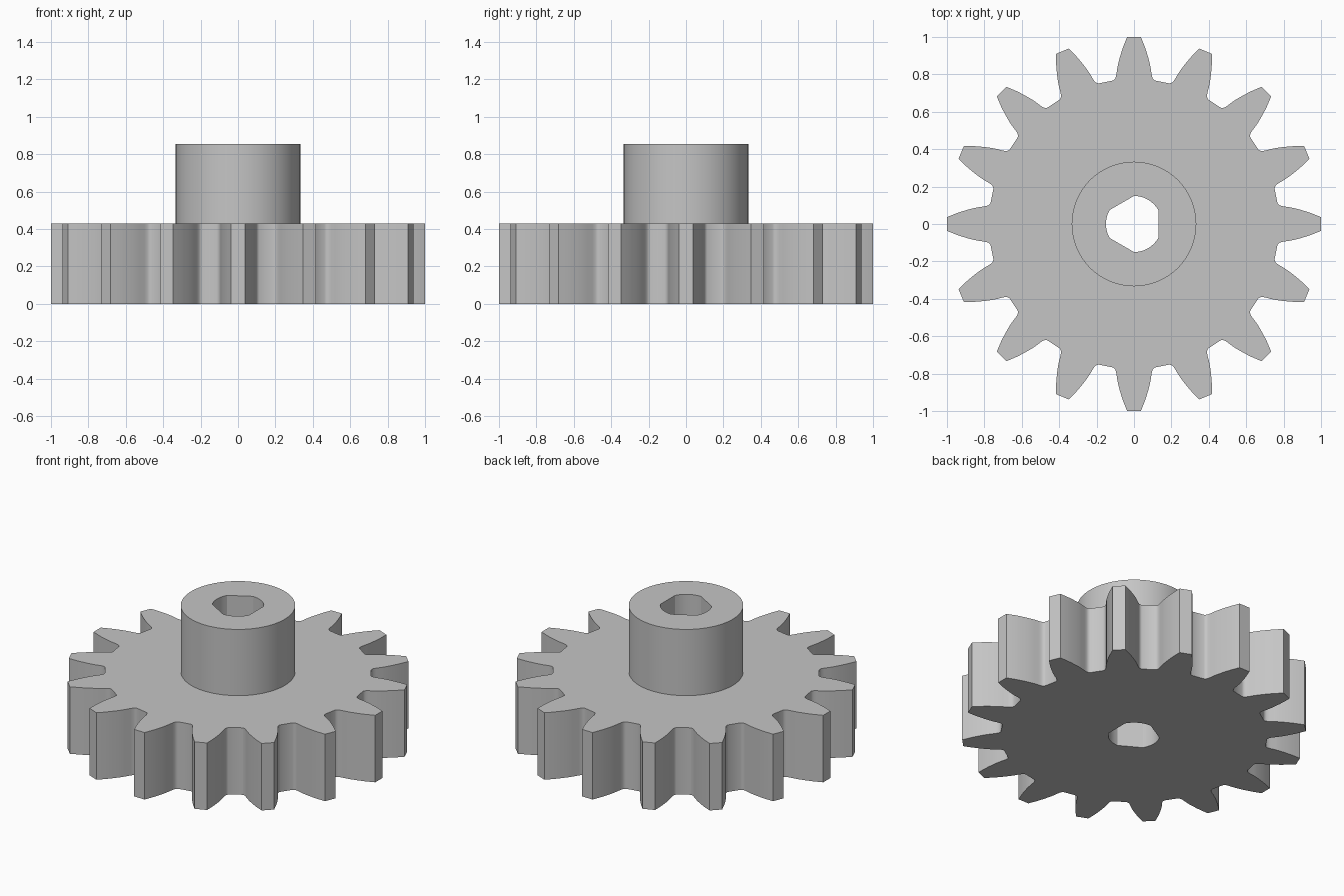
import bpy, bmesh, math
from math import cos, sin, pi

cube = bpy.data.objects.get("Cube")
if cube:
    bpy.data.objects.remove(cube, do_unlink=True)

TEETH = 16
WHEEL_TOP, HUB_TOP = 0.43, 0.855
HUB_R, BORE_R = 0.333, 0.15

grey = bpy.data.materials.new("plain grey")
grey.use_nodes = True
grey.diffuse_color = (0.56, 0.56, 0.56, 1)
grey.node_tree.nodes["Principled BSDF"].inputs["Base Color"].default_value = grey.diffuse_color


def circle(radius, steps):
    return [(radius * cos(2 * pi * i / steps), radius * sin(2 * pi * i / steps)) for i in range(steps)]


def gear_outline():
    # half a tooth flank: distance along the tooth axis, half width
    flank = [(0.767, 0.113), (0.773, 0.104), (0.783, 0.098), (0.80, 0.094), (0.83, 0.09),
             (0.86, 0.084), (0.89, 0.076), (0.92, 0.067), (0.95, 0.057), (0.98, 0.045), (1.0, 0.037)]
    tooth = [(r, -w) for r, w in flank] + [(r, w) for r, w in reversed(flank)]
    points = []
    for i in range(TEETH):
        a = 2 * pi * i / TEETH
        points += [(r * cos(a) - w * sin(a), r * sin(a) + w * cos(a)) for r, w in tooth]
    return points


def bore_outline():
    # round bore with three flats
    points = []
    for k in range(3):
        for i in range(9):
            a = pi / 6 + k * 2 * pi / 3 + i * pi / 24
            points.append((BORE_R * cos(a), BORE_R * sin(a)))
    return points


def ring(bm, outline, z):
    verts = [bm.verts.new((x, y, z)) for x, y in outline]
    for a, b in zip(verts, verts[1:] + verts[:1]):
        bm.edges.new((a, b))
    return verts


def wall(bm, low, high, outward=True):
    n = len(low)
    for i in range(n):
        j = (i + 1) % n
        quad = (low[i], low[j], high[j], high[i])
        bm.faces.new(quad if outward else quad[::-1])


def cap(bm, outer, inner, up):
    # flat face between an outer and an inner ring
    edges = [bm.edges.get((a, b)) for r in (outer, inner) for a, b in zip(r, r[1:] + r[:1])]
    made = bmesh.ops.triangle_fill(bm, edges=edges, use_beauty=True, use_dissolve=False)
    for face in made["geom"]:
        if isinstance(face, bmesh.types.BMFace):
            face.normal_update()
            if (face.normal.z > 0) != up:
                face.normal_flip()


def finish(bm, name):
    mesh = bpy.data.meshes.new(name)
    bm.to_mesh(mesh)
    bm.free()
    mesh.materials.append(grey)
    obj = bpy.data.objects.new(name, mesh)
    bpy.context.collection.objects.link(obj)
    bpy.ops.object.select_all(action='DESELECT')
    obj.select_set(True)
    bpy.context.view_layer.objects.active = obj
    bpy.ops.object.shade_smooth_by_angle(angle=math.radians(32))


# Toothed wheel, open under the hub
bm = bmesh.new()
teeth_low = ring(bm, gear_outline(), 0)
teeth_high = ring(bm, gear_outline(), WHEEL_TOP)
wall(bm, teeth_low, teeth_high)
cap(bm, teeth_low, ring(bm, bore_outline(), 0), up=False)
cap(bm, teeth_high, ring(bm, circle(HUB_R, 96), WHEEL_TOP), up=True)
finish(bm, "gear_wheel")

# Hub with the keyed bore running through the whole part
bm = bmesh.new()
hub_high = ring(bm, circle(HUB_R, 96), HUB_TOP)
wall(bm, ring(bm, circle(HUB_R, 96), WHEEL_TOP), hub_high)
bore_high = ring(bm, bore_outline(), HUB_TOP)
wall(bm, ring(bm, bore_outline(), 0), bore_high, outward=False)
cap(bm, hub_high, bore_high, up=True)
finish(bm, "hub")
